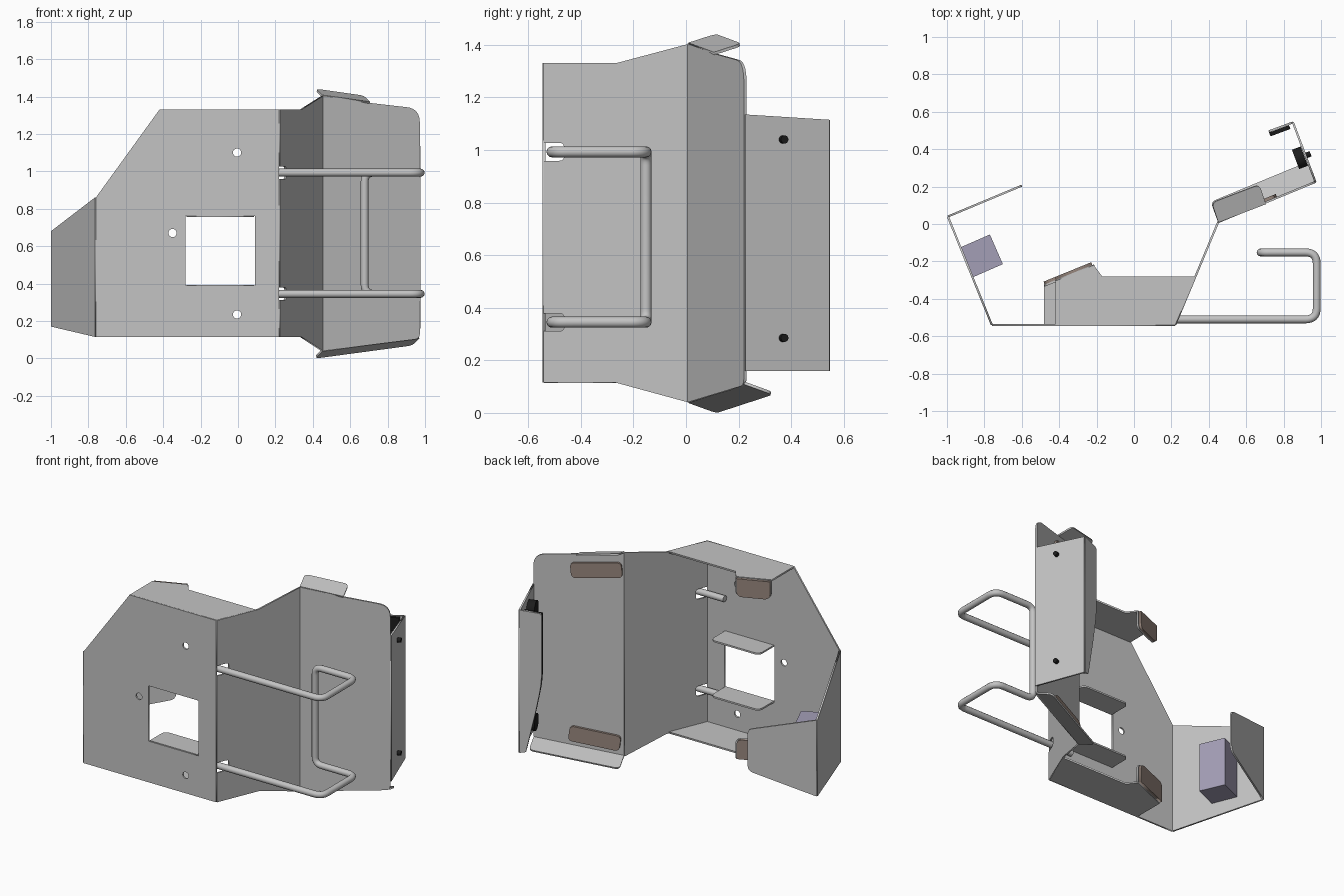
import bpy, math
from mathutils import Vector, Matrix

cube = bpy.data.objects.get("Cube")
if cube:
    bpy.data.objects.remove(cube, do_unlink=True)


def material(name, rgb):
    m = bpy.data.materials.new(name)
    m.use_nodes = True
    m.diffuse_color = (*rgb, 1)
    m.node_tree.nodes["Principled BSDF"].inputs["Base Color"].default_value = (*rgb, 1)
    return m


STEEL = material("grey steel", (0.55, 0.55, 0.55))
BROWN = material("brown pad", (0.31, 0.24, 0.205))
BLACK = material("black rubber", (0.012, 0.012, 0.012))
LILAC = material("lilac block", (0.37, 0.345, 0.47))
T = 0.011  # sheet thickness
Z = Vector((0, 0, 1))


def fillet(points, cuts, cyclic):
    """Round each corner by its cut length."""
    out, n = [], len(points)
    for i, p in enumerate(points):
        if not cuts[i] or (not cyclic and i in (0, n - 1)):
            out.append(p)
            continue
        a = p + (points[i - 1] - p).normalized() * cuts[i]
        b = p + (points[(i + 1) % n] - p).normalized() * cuts[i]
        for k in range(9):
            t = k / 8
            out.append(a * (1 - t) ** 2 + p * 2 * t * (1 - t) + b * t * t)
    return out


def add_spline(curve, points, cyclic):
    s = curve.splines.new('POLY')
    s.points.add(len(points) - 1)
    for sp, p in zip(s.points, points):
        sp.co = (*p, 1)
    s.use_cyclic_u = cyclic


def curve_to_mesh(name, curve, mat, matrix=None):
    tmp = bpy.data.objects.new(name + "_curve", curve)
    bpy.context.scene.collection.objects.link(tmp)
    dg = bpy.context.evaluated_depsgraph_get()
    mesh = bpy.data.meshes.new_from_object(tmp.evaluated_get(dg))
    bpy.data.objects.remove(tmp, do_unlink=True)
    mesh.materials.clear()
    mesh.materials.append(mat)
    ob = bpy.data.objects.new(name, mesh)
    bpy.context.scene.collection.objects.link(ob)
    if matrix:
        ob.matrix_world = matrix
    return ob


def plate(name, origin, u, v, outline, holes=(), mat=STEEL, thick=T, offset=0.0):
    """Flat sheet: outline of (u, v[, corner cut]) in the plane of u and v."""
    u, v = Vector(u).normalized(), Vector(v).normalized()
    n = u.cross(v).normalized()
    o = Vector(origin) + n * offset
    c = bpy.data.curves.new(name, 'CURVE')
    c.dimensions, c.fill_mode, c.extrude = '2D', 'BOTH', thick / 2
    pts = [Vector((p[0], p[1], 0)) for p in outline]
    add_spline(c, fillet(pts, [p[2] if len(p) > 2 else 0 for p in outline], True), True)
    for h in holes:
        add_spline(c, [Vector((x, y, 0)) for x, y in h], True)
    m = Matrix((u, v, n)).transposed().to_4x4()
    m.translation = o
    return curve_to_mesh(name, c, mat, m)


def rect(u0, v0, u1, v1, r=0.0):
    return [(u0, v0, r), (u1, v0, r), (u1, v1, r), (u0, v1, r)]


def circle(x, y, r):
    return [(x + r * math.cos(k * math.tau / 20), y + r * math.sin(k * math.tau / 20)) for k in range(20)]


# Bend line positions in plan
P = [Vector((x, y, 0)) for x, y in
     [(-0.60, 0.205), (-0.995, 0.04), (-0.76, -0.54), (0.22, -0.54),
      (0.45, 0.01), (0.97, 0.225), (0.85, 0.543), (0.72, 0.495)]]


def wall(name, i, outline, holes=(), **kw):
    return plate(name, P[i], P[i + 1] - P[i], Z, outline, holes, **kw)


def span(i):
    return (P[i + 1] - P[i]).length


# Upright walls
L = span(0)
wall("side_return", 0, [(0, 0.30, 0.04), (L, 0.17), (L, 0.68), (0, 0.575, 0.03)])
L = span(1)
wall("side_wall", 1, [(0, 0.17), (L, 0.115), (L, 0.86), (0, 0.68)])
wall("front_wall", 2, [(0, 0.115), (0.98, 0.115), (0.98, 1.33), (0.34, 1.33), (0, 0.86)],
     [[(0.48, 0.39), (0.85, 0.39), (0.85, 0.76), (0.48, 0.76)],
      circle(0.755, 1.10, 0.022), circle(0.41, 0.67, 0.022), circle(0.755, 0.235, 0.022)])
L = span(3)
notches = []
for z in (0.993, 0.345):
    notches += [(0, z + 0.034), (0.085, z + 0.034, 0.02), (0.085, z - 0.034, 0.02), (0, z - 0.034)]
wall("angled_wall", 3, [(0, 0.115), (L * 0.5, 0.115), (L, 0.04), (L, 1.403),
                        (L * 0.5, 1.33), (0, 1.33)] + notches)
L = span(4)
wall("rear_wall", 4, [(0, 0.04), (L, 0.105, 0.03), (L, 1.335, 0.075), (0.28, 1.365), (0, 1.405)])
L = span(5)
wall("end_wall", 5, [(0, 0.16), (L, 0.16), (L, 1.115), (0, 1.135)])
L = span(6)
lip = [(0, 0.16), (0.04, 0.17), (0.10, 0.44), (L, 0.64, 0.08), (L, 1.105, 0.02), (0, 1.115)]
wall("end_lip", 6, lip)
wall("lip_rubber", 6, [(0.025, 0.18), (0.04, 0.18), (0.10, 0.45), (L, 0.65, 0.08), (L, 1.10), (0.025, 1.11)],
     mat=BLACK, thick=0.022, offset=-0.017)

# Horizontal flanges of the front wall, with bent tabs and pads
X, Y = Vector((1, 0, 0)), Vector((0, 1, 0))
tab_start, tab_end = Vector((-0.48, -0.33, 0)), Vector((-0.21, -0.22, 0))
for side, z, x0, y0, v0, v1 in (("top", 1.325, -0.42, -0.305, -0.12, 0.0),
                                ("bottom", 0.12, -0.48, -0.33, 0.0, 0.13)):
    plate(side + "_flange", Z * z, X, Y,
          [(x0, -0.54), (0.22, -0.54), (0.33, -0.28), (-0.17, -0.28), (-0.215, -0.22), (x0, y0)])
    s = 0.065 if side == "top" else 0.0
    far = (v0, v1)[side == "bottom"]
    near = v0 + v1 - far
    shape = [(s, near), (0.29, near), (0.29, far, 0.04), (s, far, 0.04)]
    plate(side + "_tab", tab_start + Z * z, tab_end - tab_start, Z, shape)
    plate(side + "_tab_pad", tab_start + Z * z, tab_end - tab_start, Z,
          [(s + 0.005, near), (0.28, near), (0.28, far, 0.04), (s + 0.005, far, 0.04)],
          mat=BROWN, thick=0.016, offset=-0.0135)

# Folded lips of the window
for side, z in (("upper", 0.762), ("lower", 0.388)):
    plate("window_lip_" + side, (-0.275, -0.54, z), X, Y,
          [(0, 0), (0.36, 0), (0.36, 0.16, 0.04), (0, 0.16, 0.04)])

# Rear wall tabs and pads
plate("rear_top_tab", (0.45, 0.01, 1.403), (0.25, 0.10, -0.035), (-0.035, 0.11, 0.035),
      [(0, 0), (0.275, 0), (0.275, 0.115, 0.03), (0, 0.115, 0.03)])
plate("rear_bottom_flange", (0.45, 0.01, 0.043), (0.52, 0.215, 0.07), (-0.04, 0.11, -0.04),
      [(0, 0), (0.565, 0), (0.565, 0.12, 0.03), (0, 0.12, 0.03)])
for side, z, tilt in (("upper", 1.34, -0.10), ("lower", 0.175, 0.13)):
    d = (P[5] - P[4]).normalized()
    plate("rear_pad_" + side, P[4] + Z * z, d + Z * tilt, Z - d * tilt,
          rect(0.015, -0.10, 0.335, 0.0, 0.03), mat=BROWN, thick=0.016, offset=-0.0135)

# Bent tube handle
corners = [(0.07, -0.51), (0.977, -0.51), (0.977, -0.152), (0.677, -0.152)]
path = [Vector((x, y, 0.993)) for x, y in corners] + [Vector((x, y, 0.345)) for x, y in corners[::-1]]
c = bpy.data.curves.new("handle", 'CURVE')
c.dimensions, c.bevel_depth, c.bevel_resolution, c.use_fill_caps = '3D', 0.021, 4, True
add_spline(c, fillet(path, [0, 0.06, 0.06, 0.05, 0.05, 0.06, 0.06, 0], False), False)
curve_to_mesh("handle", c, STEEL)
smooth = [bpy.data.objects["handle"]]

# Rubber stops and their bolt heads on the end wall
d = (P[6] - P[5]).normalized()
n = d.cross(Z)


def cylinder(name, centre, r, depth):
    bpy.ops.mesh.primitive_cylinder_add(vertices=24, radius=r, depth=depth, location=centre,
                                        rotation=n.to_track_quat('Z', 'Y').to_euler())
    ob = bpy.context.object
    ob.name = name
    ob.data.materials.append(BLACK)
    smooth.append(ob)


for side, z in (("upper", 1.04), ("lower", 0.285)):
    base = P[5] + d * 0.15 + Z * z
    cylinder("stop_" + side, base - n * 0.032, 0.055, 0.05)
    cylinder("bolt_" + side, base + n * 0.012, 0.015, 0.034)

# Block on the inside of the side wall
ang = math.atan2(0.16, -0.07)
bpy.ops.mesh.primitive_cube_add(size=1, location=(-0.815, -0.17, 0.40), rotation=(0, 0, ang))
block = bpy.context.object
block.name = "side_block"
block.scale = (0.173, 0.173, 0.33)
block.data.materials.append(LILAC)

bpy.ops.object.select_all(action='DESELECT')
for ob in smooth:
    ob.select_set(True)
bpy.context.view_layer.objects.active = smooth[0]
bpy.ops.object.shade_smooth_by_angle(angle=math.radians(40))
